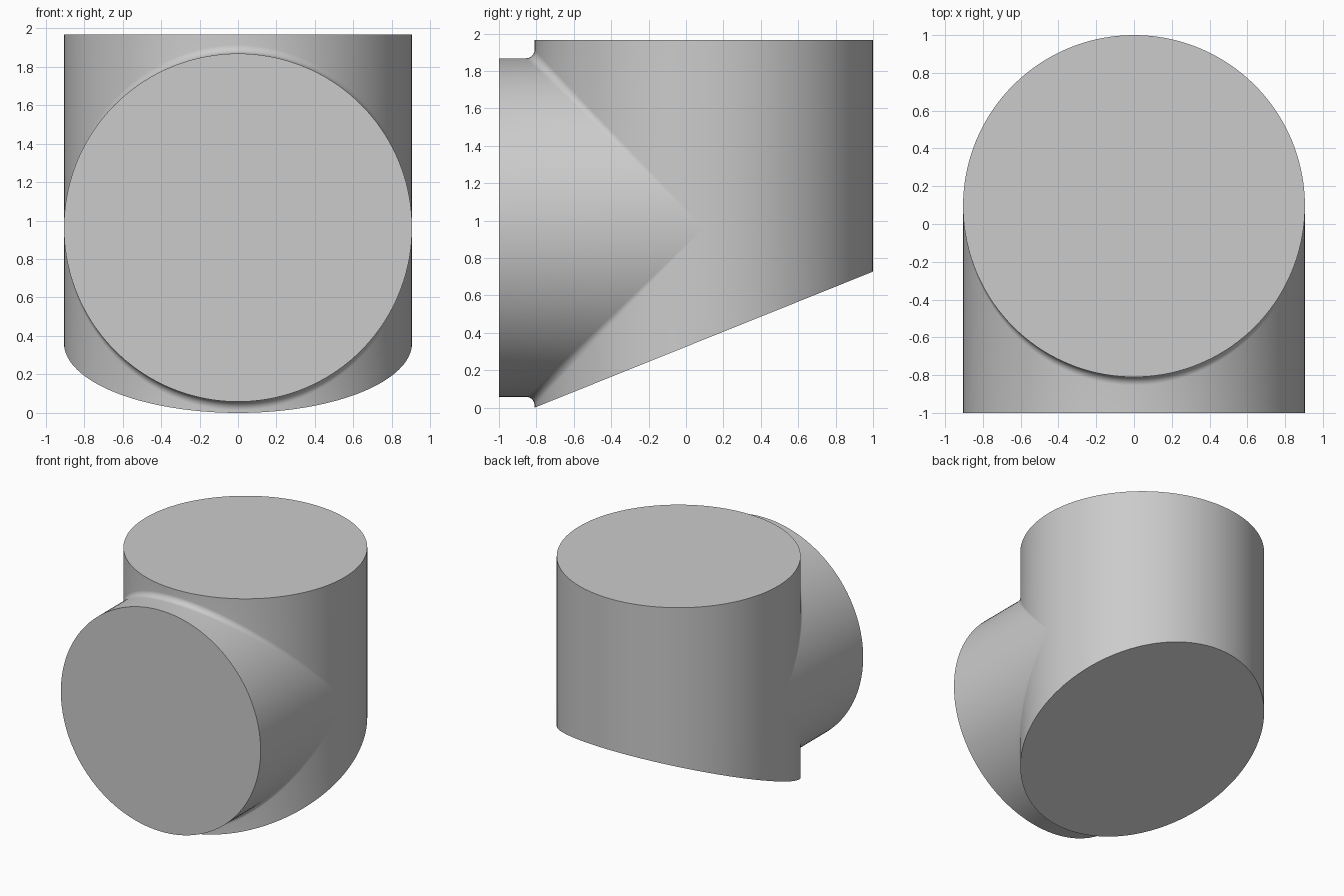
import bpy, bmesh
from math import sin, cos, pi
from mathutils import Vector

cube = bpy.data.objects.get("Cube")
if cube:
    bpy.data.objects.remove(cube, do_unlink=True)

R = 0.905            # radius of both barrels
FILLET = 0.045       # blend radius where they meet
AXIS_Y, AXIS_Z = 0.095, 0.963
TOP, FRONT = 1.967, -1.0
STEPS, ARC = 72, 8

centre = Vector((0, AXIS_Y, AXIS_Z))
bm = bmesh.new()


def base_z(y):
    """Height of the slanted underside."""
    return 0.402 * (y - AXIS_Y + R)


def skin(columns):
    """Bridge neighbouring columns of points with quads."""
    grid = [[bm.verts.new(p) for p in col] for col in columns]
    for a, b in zip(grid, grid[1:]):
        for i in range(len(a) - 1):
            bm.faces.new((a[i], a[i + 1], b[i + 1], b[i]))


def branch_column(t, side):
    """Front rim, along the branch, round the fillet, then to the barrel's end."""
    c, s = cos(t), sin(t)
    n_branch = Vector((c, 0, side * s))
    n_barrel = Vector((c, -s, 0))
    ball = centre + (R + FILLET) * Vector((c, -s, side * s))
    col = [Vector((R * c, FRONT, AXIS_Z + side * R * s))]
    for i in range(ARC + 1):
        n = n_branch.lerp(n_barrel, i / ARC).normalized()
        col.append(ball - FILLET * n)
    y = AXIS_Y - R * s
    col.append(Vector((R * c, y, TOP if side > 0 else base_z(y))))
    return col


def back_column(t):
    x, y = R * cos(t), AXIS_Y + R * sin(t)
    return [Vector((x, y, z)) for z in (base_z(y), AXIS_Z, TOP)]


# Blended front halves and plain back of the upright barrel
angles = [pi * i / STEPS for i in range(STEPS + 1)]
for side in (1, -1):
    skin([branch_column(t, side) for t in angles])
skin([back_column(t) for t in angles])

# Weld the seams, then close the top, front and slanted base
bmesh.ops.remove_doubles(bm, verts=bm.verts[:], dist=1e-5)
rims = [e for e in bm.edges if e.is_boundary]
bmesh.ops.holes_fill(bm, edges=rims, sides=0)
bmesh.ops.recalc_face_normals(bm, faces=bm.faces[:])

mesh = bpy.data.meshes.new("pipe_branch")
bm.to_mesh(mesh)
bm.free()
pipe = bpy.data.objects.new("pipe_branch", mesh)
bpy.context.collection.objects.link(pipe)

# Plain grey finish
grey = bpy.data.materials.new("light_grey")
grey.use_nodes = True
colour = (0.6, 0.6, 0.6, 1)
grey.diffuse_color = colour
grey.node_tree.nodes["Principled BSDF"].inputs["Base Color"].default_value = colour
mesh.materials.append(grey)

bpy.ops.object.select_all(action="DESELECT")
pipe.select_set(True)
bpy.context.view_layer.objects.active = pipe
bpy.ops.object.shade_smooth_by_angle(angle=pi / 6)
